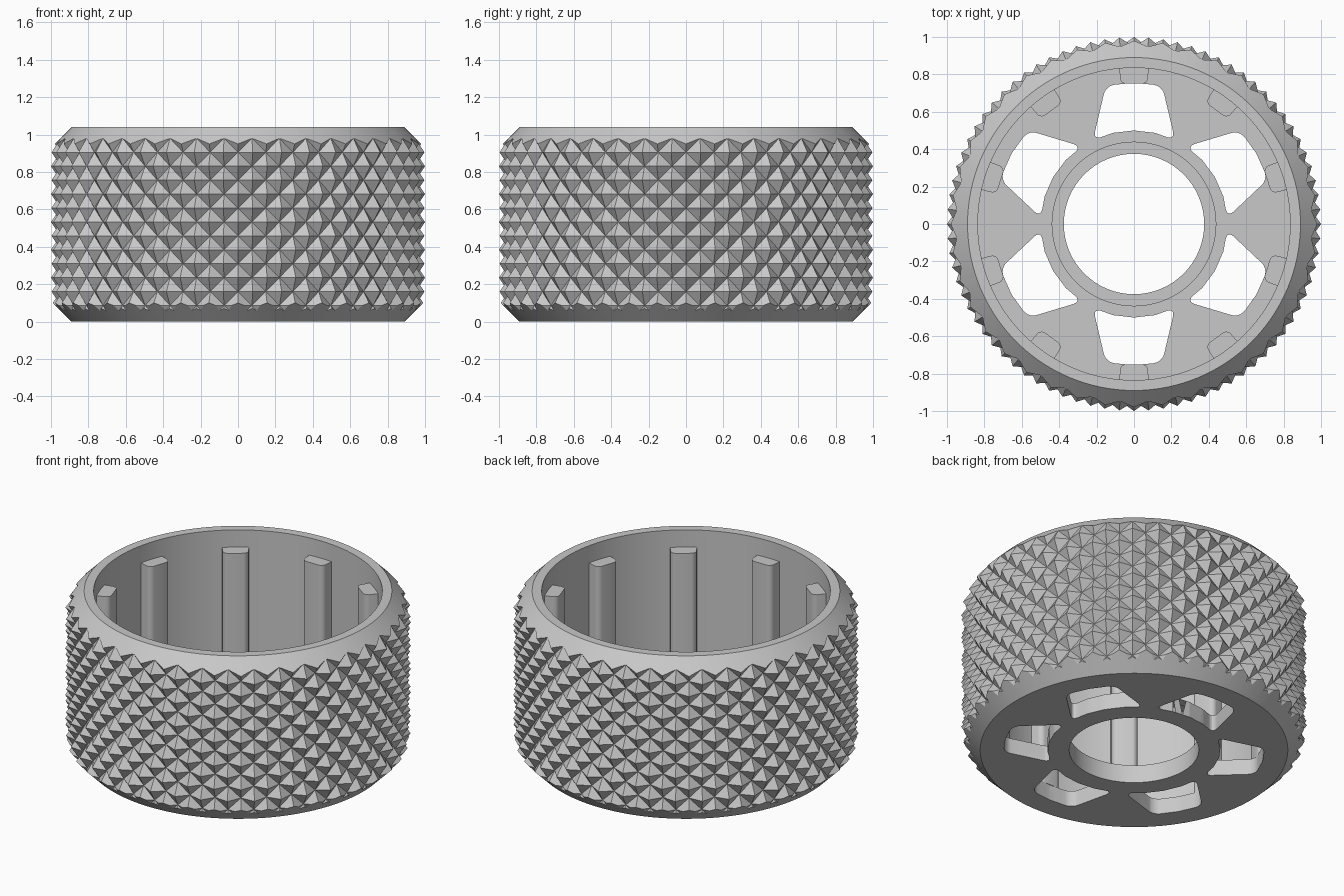
import bpy, bmesh
from math import sin, cos, pi, radians

cube = bpy.data.objects.get("Cube")
if cube:
    bpy.data.objects.remove(cube, do_unlink=True)

GREY = (0.58, 0.58, 0.58, 1)
grey = bpy.data.materials.new("plain grey")
grey.use_nodes = True
grey.diffuse_color = GREY
grey.node_tree.nodes["Principled BSDF"].inputs["Base Color"].default_value = GREY


def finish(name, bm):
    bmesh.ops.recalc_face_normals(bm, faces=bm.faces)
    me = bpy.data.meshes.new(name)
    bm.to_mesh(me)
    bm.free()
    me.materials.append(grey)
    ob = bpy.data.objects.new(name, me)
    bpy.context.collection.objects.link(ob)
    return ob


def activate(ob):
    bpy.ops.object.select_all(action='DESELECT')
    ob.select_set(True)
    bpy.context.view_layer.objects.active = ob


def lathe(name, profile, steps=128):
    """Revolve a closed (radius, z) profile about the z axis."""
    bm = bmesh.new()
    rings = []
    for s in range(steps):
        a = 2 * pi * s / steps
        rings.append([bm.verts.new((r * cos(a), r * sin(a), z)) for r, z in profile])
    n = len(profile)
    for s in range(steps):
        p, q = rings[s], rings[(s + 1) % steps]
        for k in range(n):
            m = (k + 1) % n
            bm.faces.new((p[k], q[k], q[m], p[m]))
    return finish(name, bm)


def prism(name, points, z0, z1, corners, fillet, angle):
    """Extrude an outline, round the listed corners, turn it about z."""
    bm = bmesh.new()
    c, s = cos(angle), sin(angle)
    low, high = [[bm.verts.new((x * c - y * s, x * s + y * c, z)) for x, y in points]
                 for z in (z0, z1)]
    bm.faces.new(low)
    bm.faces.new(high)
    n = len(points)
    for k in range(n):
        m = (k + 1) % n
        bm.faces.new((low[k], low[m], high[m], high[k]))
    edges = [bm.edges.get((low[k], high[k])) for k in corners]
    bmesh.ops.bevel(bm, geom=edges, offset=fillet, segments=5, profile=0.5,
                    affect='EDGES')
    return finish(name, bm)


def knurl(name, columns, z_top, step, rows, r_peak, r_groove):
    """Solid drum covered in diamond pyramids."""
    bm = bmesh.new()
    grid = []
    for j in range(rows + 1):
        row = []
        for i in range(columns):
            a = 2 * pi * i / columns
            r = r_groove if (i + j) % 2 else r_peak
            row.append(bm.verts.new((r * cos(a), r * sin(a), z_top - j * step)))
        grid.append(row)
    for j in range(rows):
        for i in range(columns):
            k = (i + 1) % columns
            a, b = grid[j][i], grid[j][k]
            c, d = grid[j + 1][k], grid[j + 1][i]
            # split each cell along its groove, between the low corners
            if (i + j) % 2:
                bm.faces.new((a, b, c))
                bm.faces.new((a, c, d))
            else:
                bm.faces.new((a, b, d))
                bm.faces.new((b, c, d))
    bm.faces.new(grid[0])
    bm.faces.new(grid[-1])
    return finish(name, bm)


def cut(target, tool, operation):
    mod = target.modifiers.new("cut", 'BOOLEAN')
    mod.operation = operation
    mod.solver = 'EXACT'
    mod.object = tool
    activate(target)
    bpy.ops.object.modifier_apply(modifier=mod.name)
    bpy.data.objects.remove(tool, do_unlink=True)


# Knurled cup with chamfered rims, a floor and a low hub collar
body = knurl("knurled_cup", 80, 1.129, 0.0745, 17, 1.0, 0.95)
shell = lathe("shell", [(0.375, 0), (0.89, 0), (1.03, 0.14), (1.03, 0.90),
                        (0.89, 1.04), (0.835, 1.04), (0.835, 0.10),
                        (0.44, 0.10), (0.44, 0.115), (0.375, 0.115)])
cut(body, shell, 'INTERSECT')

# Six rounded windows through the floor
outer = [(0.755 * sin(radians(a)), 0.755 * cos(radians(a))) for a in (-11.5, 0, 11.5)]
inner = [(0.5 * sin(radians(a)), 0.5 * cos(radians(a))) for a in (26, 13, 0, -13, -26)]
for k in range(6):
    window = prism("window", outer + inner, -0.1, 0.2, (0, 2, 3, 7), 0.045, k * pi / 3)
    cut(body, window, 'DIFFERENCE')

# Ten upright ribs inside the wall
rib = [(-0.08, 0.87), (-0.073, 0.75), (0.073, 0.75), (0.08, 0.87)]
parts = [body]
for k in range(10):
    parts.append(prism(f"inner_rib_{k + 1}", rib, 0.10, 0.93, (1, 2), 0.03, k * pi / 5))

for ob in parts:
    activate(ob)
    bpy.ops.object.shade_smooth_by_angle(angle=radians(25))
